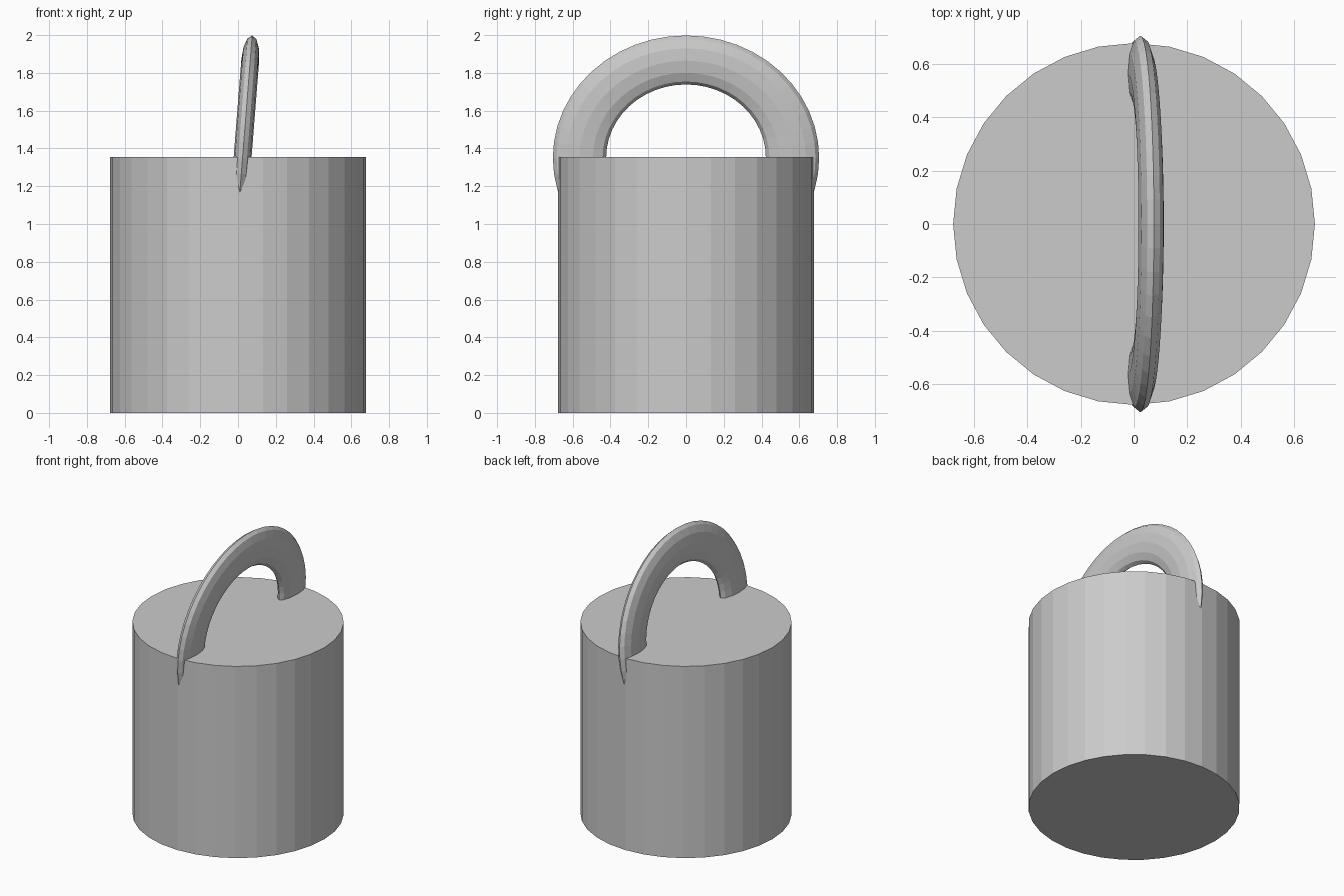
import bpy
from math import radians

if "Cube" in bpy.data.objects:
    bpy.data.objects.remove(bpy.data.objects["Cube"])

# Weight body: 32-sided drum
bpy.ops.mesh.primitive_cylinder_add(vertices=32, radius=0.677, depth=1.355,
                                    location=(0, 0, 0.6775))
bpy.context.object.name = "body"

# Handle: flattened ring, half sunk in the body and leaning slightly to +x
bpy.ops.mesh.primitive_torus_add(major_segments=48, minor_segments=12,
                                 major_radius=0.564, minor_radius=0.141,
                                 location=(0.024, 0, 1.35),
                                 rotation=(0, radians(90 + 4.5), 0))
handle = bpy.context.object
handle.name = "handle"
# local x runs up the ring, local z is its thickness
handle.scale = (0.922, 1.0, 0.335)
